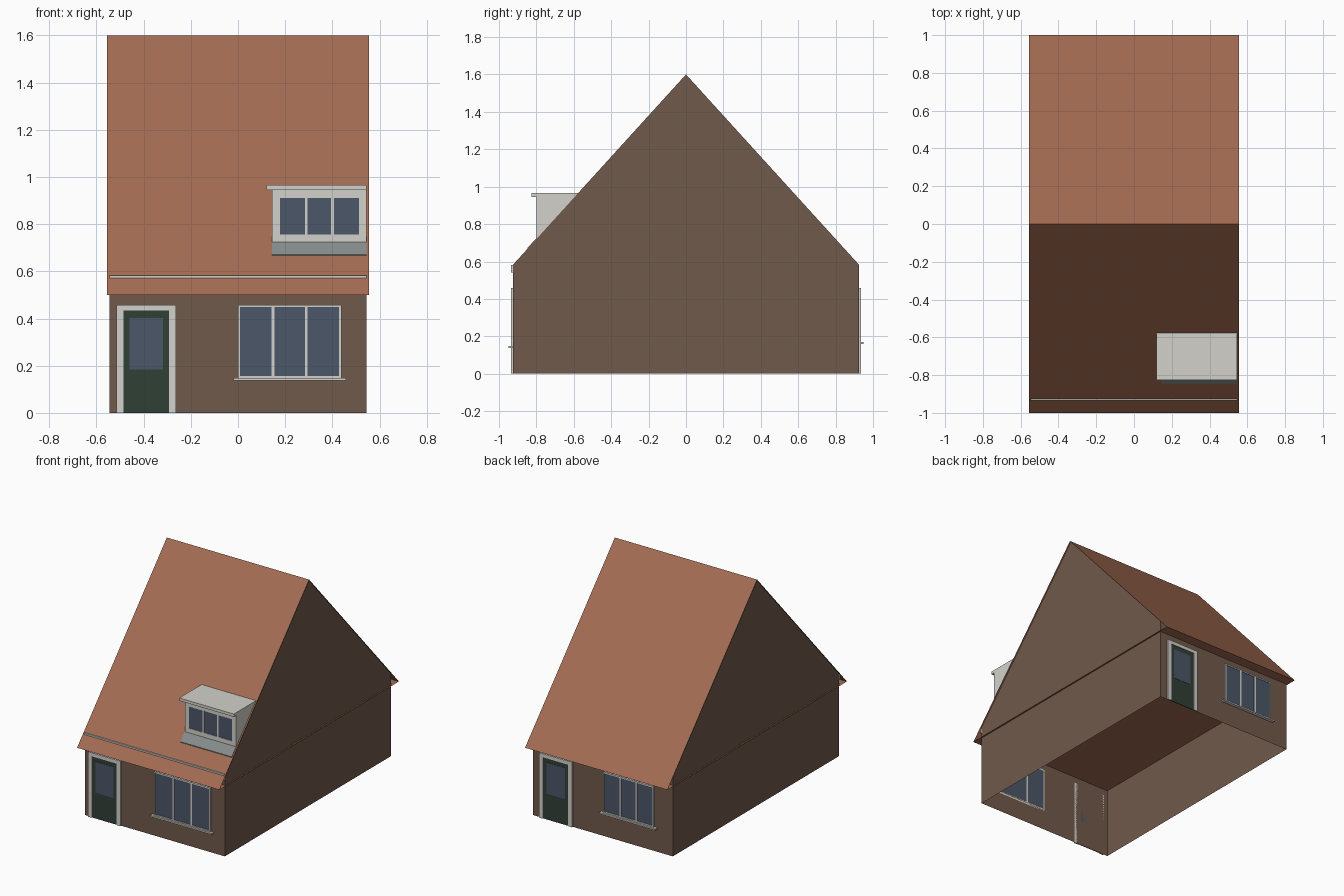
import bpy

if "Cube" in bpy.data.objects:
    bpy.data.objects.remove(bpy.data.objects["Cube"])


def material(name, rgb):
    m = bpy.data.materials.new(name)
    m.diffuse_color = (*rgb, 1)
    m.use_nodes = True
    m.node_tree.nodes["Principled BSDF"].inputs["Base Color"].default_value = m.diffuse_color
    return m


ROOF = material("roof_tile", (0.37, 0.15, 0.085))
BRICK = material("brick", (0.165, 0.10, 0.07))
TRIM = material("trim", (0.65, 0.64, 0.59))
GLASS = material("glass", (0.07, 0.095, 0.14))
DOOR = material("door_green", (0.03, 0.05, 0.035))
LEAD = material("lead", (0.24, 0.26, 0.26))

HX, HY = 0.545, 0.925            # half size of the walls
RIDGE, SLOPE, EAVE = 1.6, 1.1, 0.5


def roof_z(y):
    return RIDGE - SLOPE * abs(y)


def mesh(name, verts, faces, mat):
    me = bpy.data.meshes.new(name)
    me.from_pydata(verts, [], faces)
    me.materials.append(mat)
    ob = bpy.data.objects.new(name, me)
    bpy.context.collection.objects.link(ob)
    return ob


def prism(name, profile, x0, x1, mat):
    """Extrude a (y, z) profile, listed counter-clockwise, from x0 to x1."""
    n = len(profile)
    verts = [(x, y, z) for x in (x0, x1) for y, z in profile]
    faces = [tuple(reversed(range(n))), tuple(range(n, 2 * n))]
    faces += [(i, (i + 1) % n, n + (i + 1) % n, n + i) for i in range(n)]
    return mesh(name, verts, faces, mat)


def box(name, x, y, z, mat, side=1):
    """Box from (min, max) ranges; side=-1 turns it round to the back."""
    if side < 0:
        x, y = (-x[1], -x[0]), (-y[1], -y[0])
    profile = [(y[0], z[0]), (y[1], z[0]), (y[1], z[1]), (y[0], z[1])]
    return prism(name, profile, x[0], x[1], mat)


def window(name, x, z, wall_y, rim, rim_top, bar, side=1):
    """Three-light window: rim, two mullions and a recessed glass sheet."""
    y = (wall_y - 0.01, wall_y)
    inner_z = (z[0] + rim, z[1] - rim_top)
    box(name + "_bottom_rail", x, y, (z[0], inner_z[0]), TRIM, side)
    box(name + "_top_rail", x, y, (inner_z[1], z[1]), TRIM, side)
    x0, x1 = x[0] + rim, x[1] - rim
    box(name + "_left_stile", (x[0], x0), y, inner_z, TRIM, side)
    box(name + "_right_stile", (x1, x[1]), y, inner_z, TRIM, side)
    for i in (1, 2):
        c = x0 + (x1 - x0) * i / 3
        box(f"{name}_mullion_{i}", (c - bar / 2, c + bar / 2), y, inner_z, TRIM, side)
    box(name + "_glass", (x0, x1), (wall_y - 0.006, wall_y), inner_z, GLASS, side)


def door(name, x, side=1):
    """Door leaf with a glazed panel inside a three-sided frame."""
    y, top = (-HY - 0.01, -HY), 0.458
    x0, x1 = x[0] + 0.03, x[1] - 0.03
    box(name + "_left_jamb", (x[0], x0), y, (0, top), TRIM, side)
    box(name + "_right_jamb", (x1, x[1]), y, (0, top), TRIM, side)
    box(name + "_lintel", (x0, x1), y, (top - 0.025, top), TRIM, side)
    box(name + "_leaf", (x0, x1), (-HY - 0.005, -HY), (0, top - 0.025), DOOR, side)
    box(name + "_glass", (x0 + 0.026, x1 - 0.026), (-HY - 0.007, -HY),
        (0.183, 0.402), GLASS, side)


# Walls: open-bottomed shell with separate gable triangles
wt = roof_z(HY)
ring = [(-HX, -HY), (HX, -HY), (HX, HY), (-HX, HY)]
verts = [(x, y, z) for z in (0, wt) for x, y in ring] + [(-HX, 0, RIDGE), (HX, 0, RIDGE)]
mesh("walls", verts,
     [(i, (i + 1) % 4, 4 + (i + 1) % 4, 4 + i) for i in range(4)] + [(5, 6, 9), (7, 4, 8)],
     BRICK)

# Roof: two thin slopes and a flat soffit
rx = 0.555
mesh("roof", [(-rx, -1, EAVE), (rx, -1, EAVE), (rx, 1, EAVE), (-rx, 1, EAVE),
              (-rx, 0, RIDGE), (rx, 0, RIDGE)],
     [(0, 1, 5, 4), (2, 3, 4, 5), (3, 2, 1, 0)], ROOF)

# Front trim strip under the eave
box("eave_strip", (-HX, HX), (-HY - 0.01, -HY), (0.54, 0.582), TRIM)

# Doors and ground floor windows, the back turned round from the front
door("front_door", (-0.515, -0.262))
door("back_door", (-0.49, -0.235), -1)
window("front_window", (0, 0.438), (0.147, 0.457), -HY, 0.009, 0.009, 0.012)
window("back_window", (0.008, 0.402), (0.17, 0.457), -HY, 0.009, 0.009, 0.012, -1)
box("front_sill", (-0.02, 0.458), (-0.948, -HY), (0.138, 0.148), TRIM)
box("back_sill", (-0.014, 0.424), (-0.948, -HY), (0.16, 0.17), TRIM, -1)

# Dormer: cheeks following the slope, window, flat roof and lead apron
dx0, dy, dz = 0.145, -0.79, 0.945
y_top = -(RIDGE - dz) / SLOPE
prism("dormer_body", [(dy, roof_z(dy)), (y_top, dz), (dy, dz)], dx0, HX, TRIM)
window("dormer_window", (dx0, HX), (0.725, dz), dy, 0.032, 0.035, 0.012)
prism("dormer_roof", [(-0.825, dz), (y_top, dz), (-(RIDGE - 0.965) / SLOPE, 0.965),
                      (-0.825, 0.965)], 0.12, HX, TRIM)
prism("dormer_apron", [(-0.848, roof_z(0.848)), (-0.795, roof_z(0.795)),
                       (-0.795, roof_z(0.795) + 0.005), (-0.848, roof_z(0.848) + 0.005)],
      dx0, HX, LEAD)
